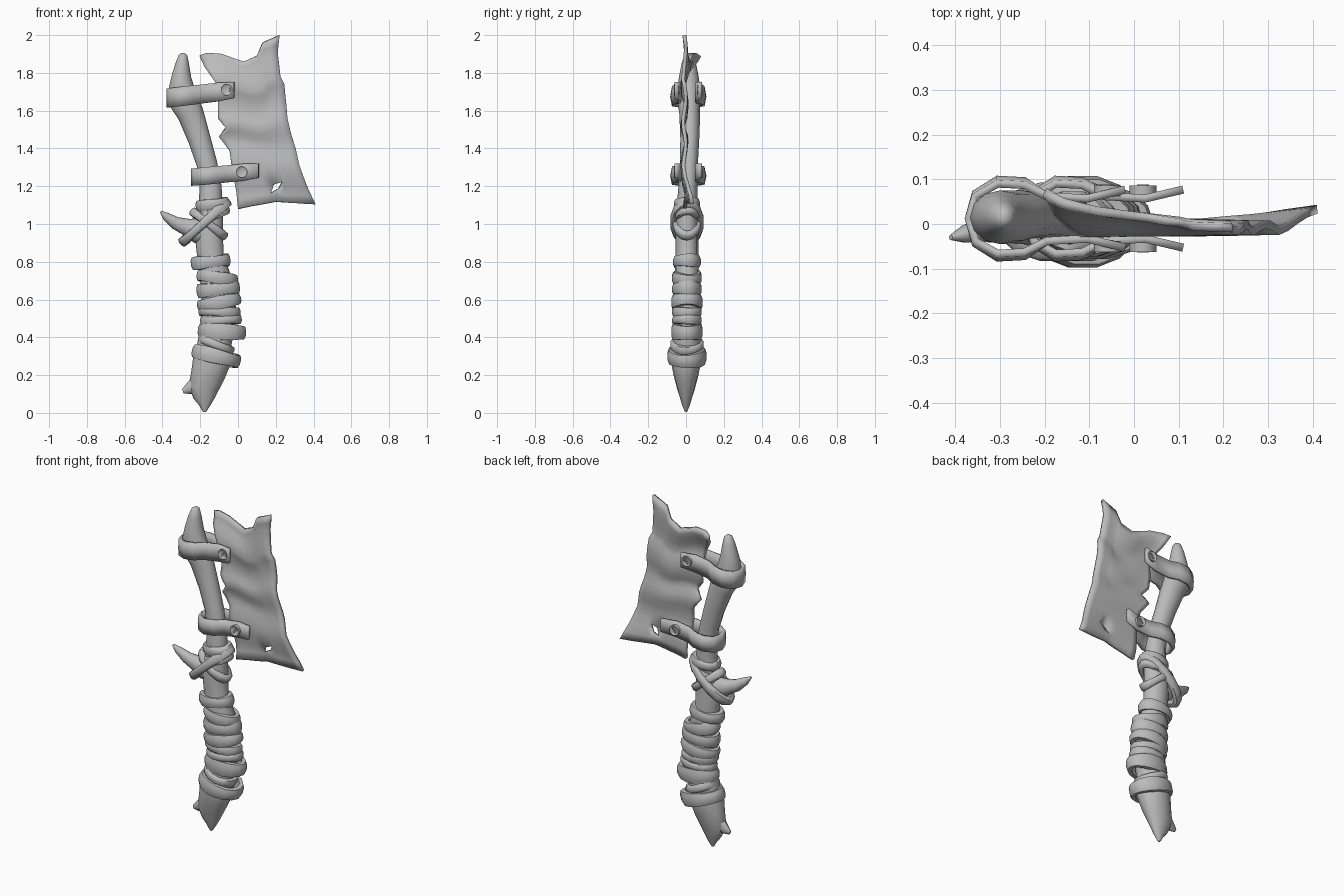
import bpy, bmesh, math
from mathutils import Vector, Matrix

if "Cube" in bpy.data.objects:
    bpy.data.objects.remove(bpy.data.objects["Cube"])

grey = bpy.data.materials.new("plain_grey")
grey.use_nodes = True
grey.diffuse_color = (0.5, 0.5, 0.5, 1)
grey.node_tree.nodes["Principled BSDF"].inputs["Base Color"].default_value = (0.5, 0.5, 0.5, 1)


def finish(name, bm, angle=50, thickness=0):
    bmesh.ops.recalc_face_normals(bm, faces=bm.faces)
    mesh = bpy.data.meshes.new(name)
    bm.to_mesh(mesh)
    bm.free()
    mesh.materials.append(grey)
    ob = bpy.data.objects.new(name, mesh)
    bpy.context.collection.objects.link(ob)
    bpy.ops.object.select_all(action='DESELECT')
    ob.select_set(True)
    bpy.context.view_layer.objects.active = ob
    bpy.ops.object.shade_smooth_by_angle(angle=math.radians(angle))
    if thickness:
        mod = ob.modifiers.new("thickness", 'SOLIDIFY')
        mod.thickness = thickness
        mod.offset = 0
    return ob


def bridge(bm, rings, close_rings=False):
    pairs = list(zip(rings, rings[1:]))
    if close_rings:
        pairs.append((rings[-1], rings[0]))
    for a, b in pairs:
        n = len(a)
        for i in range(n):
            j = (i + 1) % n
            bm.faces.new((a[i], a[j], b[j], b[i]))


def loft(name, sections, sides=12):
    """Sections are (x, y, z, radius in plane, radius in y) along a bent path."""
    bm = bmesh.new()
    pts = [Vector(s[:3]) for s in sections]
    rings = []
    for i, s in enumerate(sections):
        t = pts[min(i + 1, len(pts) - 1)] - pts[max(i - 1, 0)]
        side = Vector((t.z, 0, -t.x)).normalized()
        rings.append([bm.verts.new(pts[i] + side * s[3] * math.cos(a) + Vector((0, s[4] * math.sin(a), 0)))
                      for a in (k * math.tau / sides for k in range(sides))])
    bridge(bm, rings)
    bm.faces.new(rings[0])
    bm.faces.new(rings[-1])
    return finish(name, bm)


def wrap(name, x, z, rx, ry, tilt, height, thick=0.03, y=0.005, sides=14):
    """Rounded leather band circling the handle, tilted about y."""
    bm = bmesh.new()
    place = Matrix.Translation((x, y, z)) @ Matrix.Rotation(math.radians(-tilt), 4, 'Y')
    section = [(-1, -.5), (-.25, -.48), (0, -.2), (0, .2), (-.25, .48), (-1, .5)]
    rings = []
    for k in range(sides):
        a = k * math.tau / sides
        h = height * (1 + 0.12 * math.sin(2 * a + z * 40))
        rings.append([bm.verts.new(place @ Vector(((rx + r * thick) * math.cos(a),
                                                   (ry + r * thick) * math.sin(a), v * h)))
                      for r, v in section])
    bridge(bm, rings, True)
    return finish(name, bm, 60)


# Bone shaft with knobbly upper end
loft("bone_shaft", [
    (-.14, .005, .28, .09, .075), (-.115, .005, .42, .09, .075), (-.10, .005, .55, .09, .07),
    (-.115, .005, .70, .085, .065), (-.145, .005, .82, .07, .06), (-.155, .005, .95, .075, .06),
    (-.145, .005, 1.08, .065, .055), (-.145, .01, 1.2, .058, .05), (-.165, .015, 1.32, .055, .048),
    (-.205, .02, 1.45, .06, .05), (-.25, .02, 1.58, .07, .055), (-.285, .015, 1.65, .08, .06),
    (-.30, .015, 1.72, .068, .06), (-.30, .015, 1.78, .052, .052), (-.295, .015, 1.85, .036, .038),
    (-.29, .015, 1.895, .022, .024), (-.288, .015, 1.905, .008, .01)])

# Broken, pointed pommel and its splinter
loft("pommel", [
    (-.178, 0, .005, .008, .006), (-.176, 0, .04, .03, .02), (-.178, 0, .08, .058, .032),
    (-.182, 0, .13, .08, .048), (-.16, 0, .2, .09, .066), (-.14, 0, .27, .1, .08),
    (-.13, 0, .35, .09, .075)])
loft("pommel_splinter", [
    (-.292, 0, .115, .012, .008), (-.265, 0, .125, .028, .02), (-.22, 0, .15, .045, .035),
    (-.17, 0, .2, .05, .04)], 8)

# Side spike
loft("side_spike", [
    (-.14, 0, .96, .07, .05), (-.22, 0, .965, .065, .05), (-.275, -.005, .985, .045, .04),
    (-.33, -.012, 1.005, .034, .03), (-.38, -.022, 1.04, .022, .02), (-.41, -.03, 1.066, .006, .006)], 10)

# Leather wraps: x, z, half width, half depth, tilt, height
wraps = [
    (-.145, .80, .105, .075, 6, .065), (-.11, .715, .11, .08, -9, .065),
    (-.105, .655, .115, .08, 6, .07), (-.10, .585, .118, .085, 10, .065),
    (-.098, .535, .112, .08, -4, .055), (-.09, .49, .11, .08, 4, .05),
    (-.085, .43, .128, .085, -3, .08), (-.115, .36, .10, .09, -24, .05),
    (-.115, .30, .132, .105, -14, .075),
    (-.135, 1.105, .09, .07, 8, .055), (-.135, 1.05, .095, .07, 18, .05),
    (-.175, 1.01, .175, .09, 42, .05), (-.155, 1.0, .12, .075, -38, .045)]
for i, w in enumerate(wraps):
    wrap("leather_wrap_%02d" % (i + 1), *w)


# Clamping straps that loop the shaft and pinch the blade
def strap(name, x, z, slope, height):
    half = [(.325, -.065), (.24, -.045), (.15, -.05), (.10, -.075), (.04, -.078), (-.01, -.05), (-.025, 0)]
    path = half + [(px, -py) for px, py in reversed(half[:-1])]
    bm = bmesh.new()
    rows = []
    for px, py in path:
        h = height * (1 if px < .3 else .85)
        bulge = 1.12 if px < .12 else 1
        rows.append([bm.verts.new((x + px, .012 + py * (bulge if v == 0 else 1), z + slope * px + v * h))
                     for v in (-.5, 0, .5)])
    for a, b in zip(rows, rows[1:]):
        for i in range(2):
            bm.faces.new((a[i], a[i + 1], b[i + 1], b[i]))
    finish(name, bm, 60, .018)


def rivet(name, x, y, z):
    bm = bmesh.new()
    turn = Matrix.Translation((x, y, z)) @ Matrix.Rotation(math.pi / 2, 4, 'X')
    bmesh.ops.create_cone(bm, cap_ends=True, segments=12, radius1=.03, radius2=.03, depth=.025, matrix=turn)
    caps = [f for f in bm.faces if len(f.verts) > 4]
    bmesh.ops.inset_individual(bm, faces=caps, thickness=.01, depth=-.006)
    slot = turn @ Matrix.Rotation(.9, 4, 'Z') @ Matrix.Diagonal((.034, .008, .028, 1))
    bmesh.ops.create_cube(bm, size=1, matrix=slot)
    finish(name, bm, 35)


for label, x, z, slope, height, rx, rz in [("upper", -.345, 1.67, .12, .1, -.06, 1.71),
                                           ("lower", -.215, 1.25, .1, .09, .02, 1.275)]:
    strap(label + "_strap", x, z, slope, height)
    rivet(label + "_front_rivet", rx, -.05, rz)
    rivet(label + "_back_rivet", rx, .074, rz)


# Torn, wavy metal blade patched between four ragged edges
def along(points, t):
    pos = t * (len(points) - 1)
    i = min(int(pos), len(points) - 2)
    return Vector(points[i]).lerp(Vector(points[i + 1]), pos - i)


left = [(0, 1.08), (-.01, 1.18), (-.03, 1.28), (-.045, 1.39), (-.10, 1.46), (-.065, 1.51),
        (-.105, 1.56), (-.105, 1.66), (-.12, 1.75), (-.175, 1.83), (-.2, 1.89)]
right = [(.41, 1.105), (.365, 1.2), (.325, 1.31), (.305, 1.4), (.28, 1.48), (.262, 1.56), (.255, 1.64),
         (.245, 1.74), (.225, 1.78), (.21, 1.91), (.22, 2.0)]
bottom = [(0, 1.08), (.07, 1.095), (.13, 1.105), (.2, 1.118), (.28, 1.112), (.34, 1.108), (.41, 1.105)]
top = [(-.2, 1.89), (-.16, 1.905), (-.085, 1.9), (.03, 1.86), (.1, 1.89), (.13, 1.96), (.22, 2.0)]


def blade_point(u, v):
    p = along(left, v).lerp(along(right, v), u) + along(bottom, u).lerp(along(top, u), v)
    p -= along(bottom, 0).lerp(along(bottom, 1), u).lerp(along(top, 0).lerp(along(top, 1), u), v)
    y = -.008 + .012 * math.sin(v * 21 + u) * (1 - .4 * u)
    y += .07 * max(0, v - .8) / .2 * (1 - u) ** 2          # curled upper corner
    y += .035 * max(0, .2 - v) / .2 * max(0, u - .4) / .6  # bent lower tip
    return Vector((p.x, y, p.y))


cols, rows = 12, 20
bm = bmesh.new()
grid = [[bm.verts.new(blade_point(c / cols, r / rows)) for c in range(cols + 1)] for r in range(rows + 1)]
for (r, c), (hx, hz) in zip([(2, 6), (2, 7), (3, 7), (3, 6)],
                            [(.175, 1.165), (.215, 1.185), (.235, 1.225), (.19, 1.21)]):
    grid[r][c].co.x, grid[r][c].co.z = hx, hz
for r in range(rows):
    for c in range(cols):
        if (r, c) != (2, 6):
            bm.faces.new((grid[r][c], grid[r][c + 1], grid[r + 1][c + 1], grid[r + 1][c]))
finish("torn_blade", bm, 50, .02)
